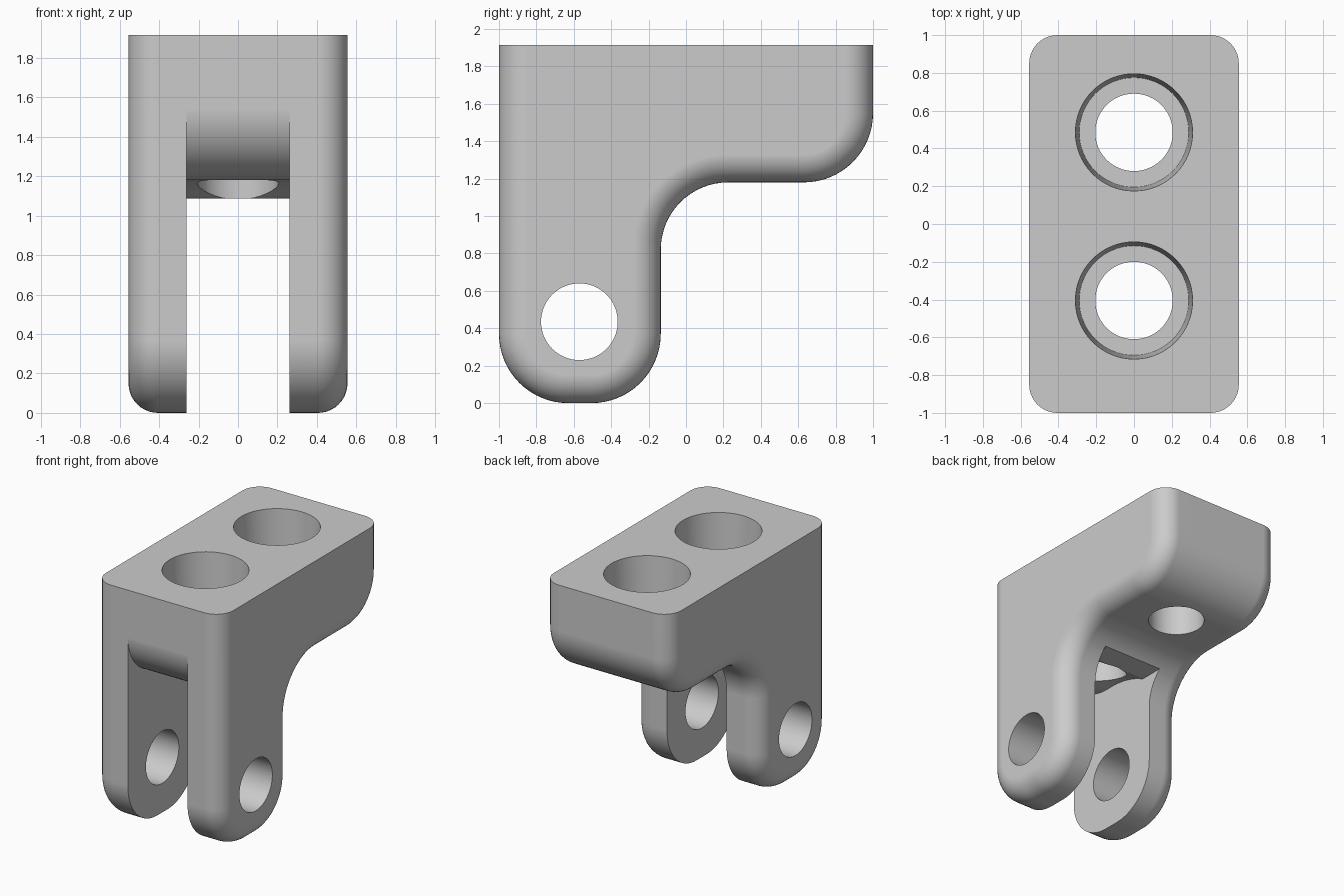
import bpy, bmesh, math

if "Cube" in bpy.data.objects:
    bpy.data.objects.remove(bpy.data.objects["Cube"])

HALF_W, EDGE_R, TOP = 0.555, 0.15, 1.915
PIN_Y, PIN_Z, HOLE_R = -0.57, 0.435, 0.205

grey = bpy.data.materials.new("plain grey")
grey.diffuse_color = (0.6, 0.6, 0.6, 1)
grey.use_nodes = True
grey.node_tree.nodes["Principled BSDF"].inputs["Base Color"].default_value = grey.diffuse_color


def loft(name, loops):
    """Closed solid through a series of loops with equal point counts."""
    bm = bmesh.new()
    rings = [[bm.verts.new(p) for p in loop] for loop in loops]
    n = len(rings[0])
    for a, b in zip(rings, rings[1:]):
        for i in range(n):
            j = (i + 1) % n
            bm.faces.new((a[i], a[j], b[j], b[i]))
    bm.faces.new(rings[0])
    bm.faces.new(rings[-1])
    bmesh.ops.recalc_face_normals(bm, faces=bm.faces[:])
    mesh = bpy.data.meshes.new(name)
    bm.to_mesh(mesh)
    bm.free()
    mesh.materials.append(grey)
    ob = bpy.data.objects.new(name, mesh)
    bpy.context.collection.objects.link(ob)
    return ob


def arc(cy, cz, r, a0, a1, n=16):
    angles = [math.radians(a0 + (a1 - a0) * i / n) for i in range(n + 1)]
    return [(cy + r * math.cos(a), cz + r * math.sin(a)) for a in angles]


def outline(d):
    """Side outline moved inward by d (the top stays in place)."""
    return ([(-1 + d, TOP)]
            + arc(-0.63, 0.37, 0.37 - d, 180, 270)
            + arc(-0.505, 0.37, 0.37 - d, 270, 360)
            + arc(0.225, 0.82, 0.36 + d, 180, 90)
            + arc(0.63, 1.55, 0.37 - d, 270, 360)
            + [(1 - d, TOP)])


def at_x(points, x):
    return [(x, y, z) for y, z in points]


# Bracket body: side outline lofted across x with rounded outer edges
steps = []
for i in range(11):
    a = math.radians(9 * i)
    steps.append((HALF_W - EDGE_R + EDGE_R * math.cos(a), EDGE_R * (1 - math.sin(a))))
levels = [(-x, d) for x, d in steps] + [(x, d) for x, d in reversed(steps)]
body = loft("hinge_bracket", [at_x(outline(d), x) for x, d in levels])

# Slot between the arms: rounded front lip, clearance arc around the pin, flat lip
clear_r = 0.745
clearance = [(y, PIN_Z + math.sqrt(clear_r ** 2 - (y - PIN_Y) ** 2))
             for y in [-0.60 + 0.39 * i / 12 for i in range(13)]]
slot = ([(-1.2, 1.55)] + arc(-0.63, 1.55, 0.3705, 180, 270) + clearance
        + [(0.1, 1.088), (0.1, -0.2), (-1.2, -0.2)])
cutters = [loft("slot_cutter", [at_x(slot, -0.26), at_x(slot, 0.26)])]

# Pin hole through both arms
pin = arc(PIN_Y, PIN_Z, HOLE_R, 0, 360, 64)[:-1]
cutters.append(loft("pin_hole_cutter", [at_x(pin, -0.7), at_x(pin, 0.7)]))

# Two counterbored screw holes from the top
for cy in (-0.405, 0.485):
    rings = []
    for r, z in ((HOLE_R, 0.6), (HOLE_R, 1.465), (0.29, 1.465), (0.314, 2.0)):
        rings.append([(x, y, z) for x, y in arc(0, cy, r, 0, 360, 64)[:-1]])
    cutters.append(loft("screw_hole_cutter", rings))

# Cut, then shade smoothly with sharp edges kept
bpy.context.view_layer.objects.active = body
body.select_set(True)
for c in cutters:
    m = body.modifiers.new("cut", 'BOOLEAN')
    m.operation, m.solver, m.object = 'DIFFERENCE', 'EXACT', c
    bpy.ops.object.modifier_apply(modifier=m.name)
for c in cutters:
    bpy.data.objects.remove(c)
bpy.ops.object.shade_smooth_by_angle(angle=math.radians(30))
wn = body.modifiers.new("even_shading", 'WEIGHTED_NORMAL')
wn.keep_sharp = True
